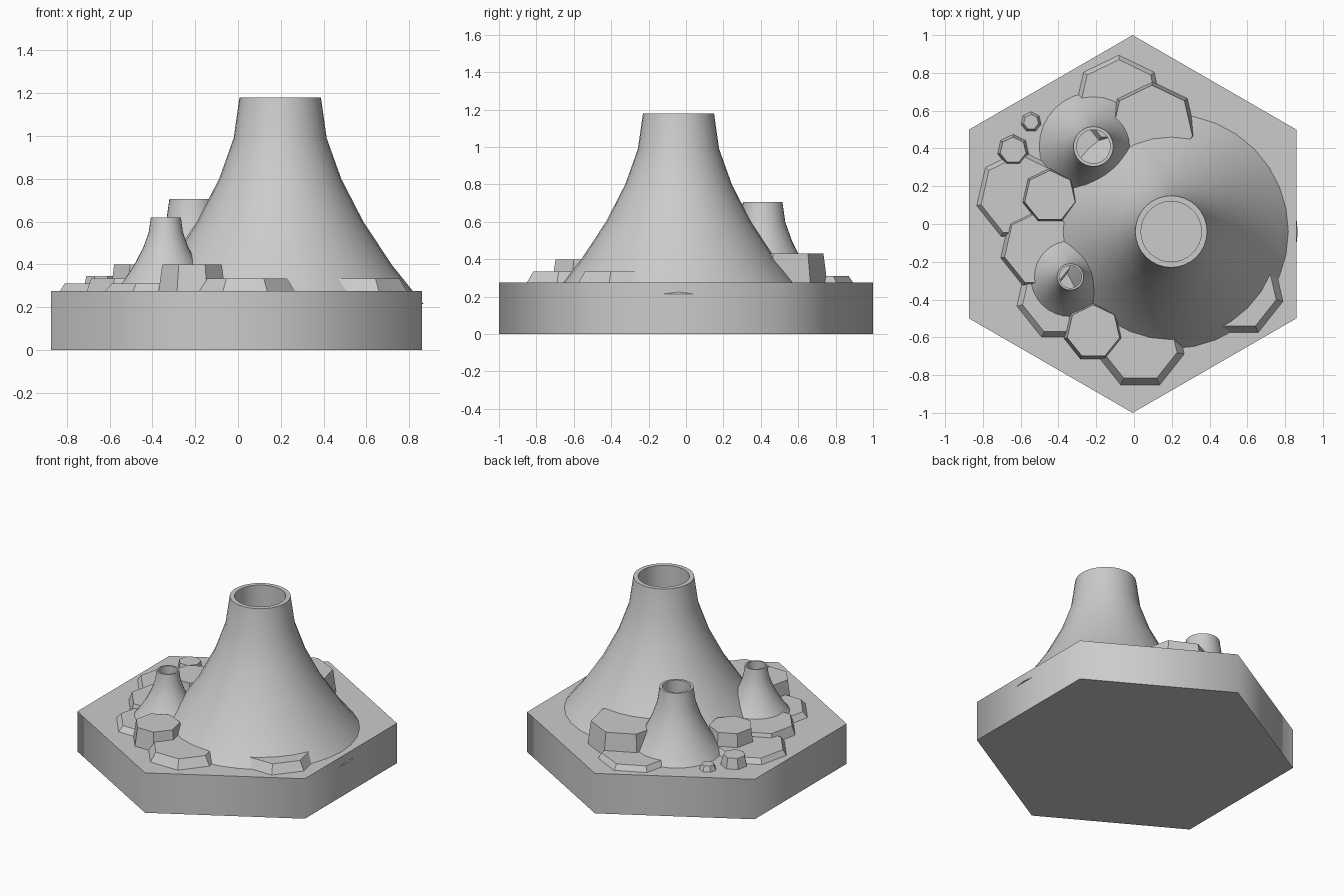
import bpy, math

if "Cube" in bpy.data.objects:
    bpy.data.objects.remove(bpy.data.objects["Cube"])

TOP = 0.275   # upper face of the base tile


def smooth(obj, degrees):
    bpy.ops.object.select_all(action='DESELECT')
    obj.select_set(True)
    bpy.context.view_layer.objects.active = obj
    bpy.ops.object.shade_smooth_by_angle(angle=math.radians(degrees))


def lathe(name, profile, x, y, n):
    """Revolve (radius, z) points about a vertical axis and cap both ends."""
    verts = [(x + r * math.sin(2 * math.pi * i / n),
              y + r * math.cos(2 * math.pi * i / n), z)
             for r, z in profile for i in range(n)]
    faces = []
    for k in range(len(profile) - 1):
        for i in range(n):
            j = (i + 1) % n
            faces.append((k * n + j, k * n + i, (k + 1) * n + i, (k + 1) * n + j))
    last = (len(profile) - 1) * n
    faces.append(tuple(range(n)))
    faces.append(tuple(last + i for i in reversed(range(n))))
    mesh = bpy.data.meshes.new(name)
    mesh.from_pydata(verts, [], faces)
    mesh.update()
    obj = bpy.data.objects.new(name, mesh)
    bpy.context.collection.objects.link(obj)
    return obj


# Hexagonal base tile
base = lathe("base_tile", [(1, 0), (1, TOP)], -0.007, 0, 6)
smooth(base, 70)

# Flared vents: one profile (radius, depth below the rim), scaled for each vent
VENT = [(0.67, -0.965), (0.62, -0.905), (0.52, -0.78), (0.388, -0.58),
        (0.285, -0.38), (0.217, -0.19), (0.19, 0), (0.16, 0), (0.16, -0.88)]
for name, x, y, rim, s in [("main_volcano", 0.197, -0.04, 1.18, 1.0),
                           ("back_vent", -0.215, 0.41, 0.705, 0.555),
                           ("front_vent", -0.337, -0.28, 0.62, 0.368)]:
    vent = lathe(name, [(r * s, rim + d * s) for r, d in VENT], x, y, 32)
    smooth(vent, 50)

# Tapered seven-sided rock slabs: x, y, bottom radius, top radius, top z
SLABS = [
    (-0.445, 0.147, 0.153, 0.137, 0.40),
    (-0.215, -0.57, 0.160, 0.142, 0.40),
    (0.033, -0.636, 0.240, 0.200, 0.335),
    (0.553, -0.356, 0.243, 0.205, 0.335),
    (-0.385, -0.381, 0.243, 0.210, 0.31),
    (-0.490, -0.13, 0.222, 0.200, 0.335),
    (-0.600, 0.15, 0.240, 0.215, 0.31),
    (-0.080, 0.655, 0.240, 0.215, 0.31),
    (0.095, 0.515, 0.240, 0.220, 0.43),
    (-0.640, 0.39, 0.085, 0.070, 0.345),
    (-0.545, 0.54, 0.055, 0.040, 0.31),
]
for i, (x, y, r0, r1, z) in enumerate(SLABS):
    lathe(f"rock_slab_{i + 1}", [(r0, TOP - 0.002), (r1, z)], x, y, 7)
